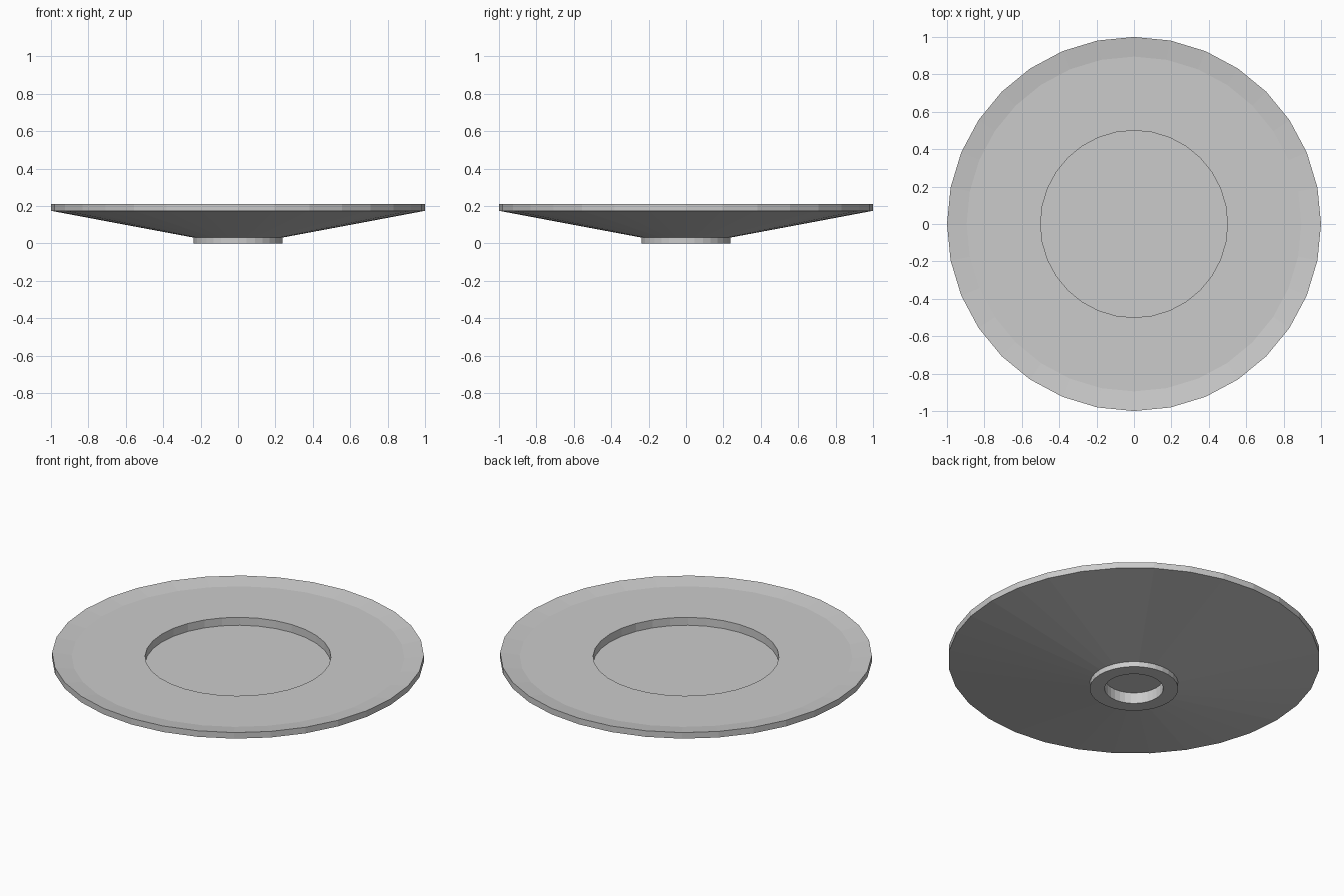
import bpy, bmesh
from math import cos, sin, tau

if "Cube" in bpy.data.objects:
    bpy.data.objects.remove(bpy.data.objects["Cube"])

SIDES = 32


def lathe(name, profile):
    """Revolve (radius, z) points round the z axis; the open ends are capped flat."""
    bm = bmesh.new()
    rings = [[bm.verts.new((r * cos(tau * i / SIDES), r * sin(tau * i / SIDES), z))
              for i in range(SIDES)] for r, z in profile]
    for a, b in zip(rings, rings[1:]):
        for i in range(SIDES):
            j = (i + 1) % SIDES
            bm.faces.new((a[i], a[j], b[j], b[i]))
    bm.faces.new(rings[0][::-1])
    bm.faces.new(rings[-1])
    bmesh.ops.recalc_face_normals(bm, faces=bm.faces)
    mesh = bpy.data.meshes.new(name)
    bm.to_mesh(mesh)
    bm.free()
    obj = bpy.data.objects.new(name, mesh)
    bpy.context.collection.objects.link(obj)
    return obj


# Shallow plate: foot recess, foot ring, conical underside, rim, sunken well
lathe("plate", [
    (0.158, 0.065), (0.158, 0.0),     # recess under the foot
    (0.238, 0.0), (0.238, 0.031),     # foot ring
    (1.0, 0.174), (1.0, 0.21),        # underside and outer rim
    (0.895, 0.195), (0.5, 0.195),     # sloped lip and flat border
    (0.5, 0.148),                     # well wall down to the floor
])
